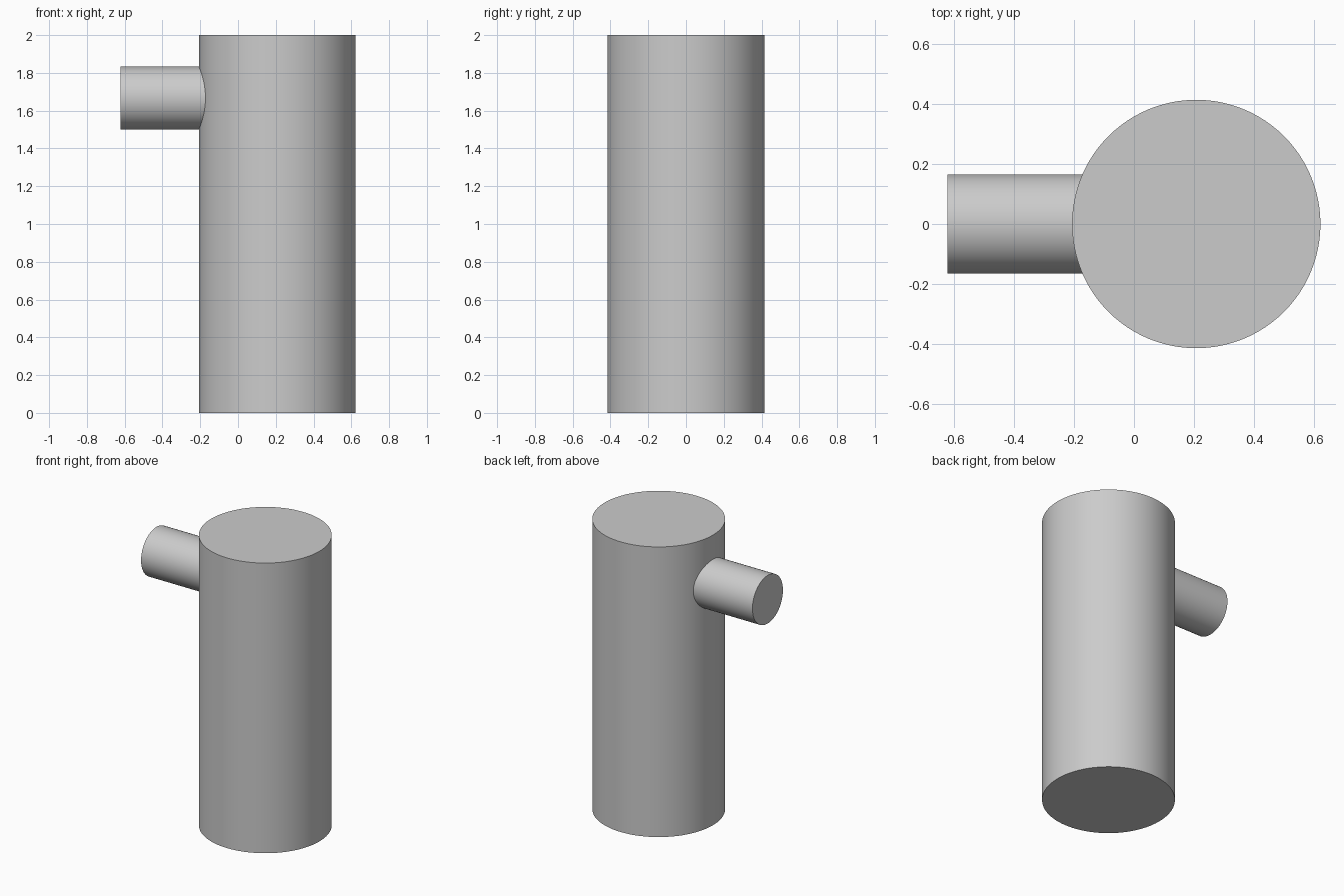
import bpy
from math import radians

cube = bpy.data.objects.get("Cube")
if cube:
    bpy.data.objects.remove(cube, do_unlink=True)

# Single plain grey material
grey = bpy.data.materials.new("light_grey")
grey.use_nodes = True
colour = (0.6, 0.6, 0.6, 1)
grey.diffuse_color = colour
grey.node_tree.nodes["Principled BSDF"].inputs["Base Color"].default_value = colour


def cylinder(name, radius, length, centre, rotation=(0, 0, 0)):
    bpy.ops.mesh.primitive_cylinder_add(
        vertices=96, radius=radius, depth=length, location=centre, rotation=rotation)
    obj = bpy.context.object
    obj.name = name
    obj.data.materials.append(grey)
    bpy.ops.object.shade_smooth_by_angle(angle=radians(30))
    return obj


# Upright main body
BODY_X, BODY_R = 0.208, 0.415
cylinder("main_cylinder", BODY_R, 2, (BODY_X, 0, 1))

# Side pipe, its inner end buried just inside the body wall
PIPE_START, PIPE_END = -0.623, -0.1
cylinder("side_pipe", 0.166, PIPE_END - PIPE_START,
         ((PIPE_START + PIPE_END) / 2, 0, 1.667), (0, radians(90), 0))
